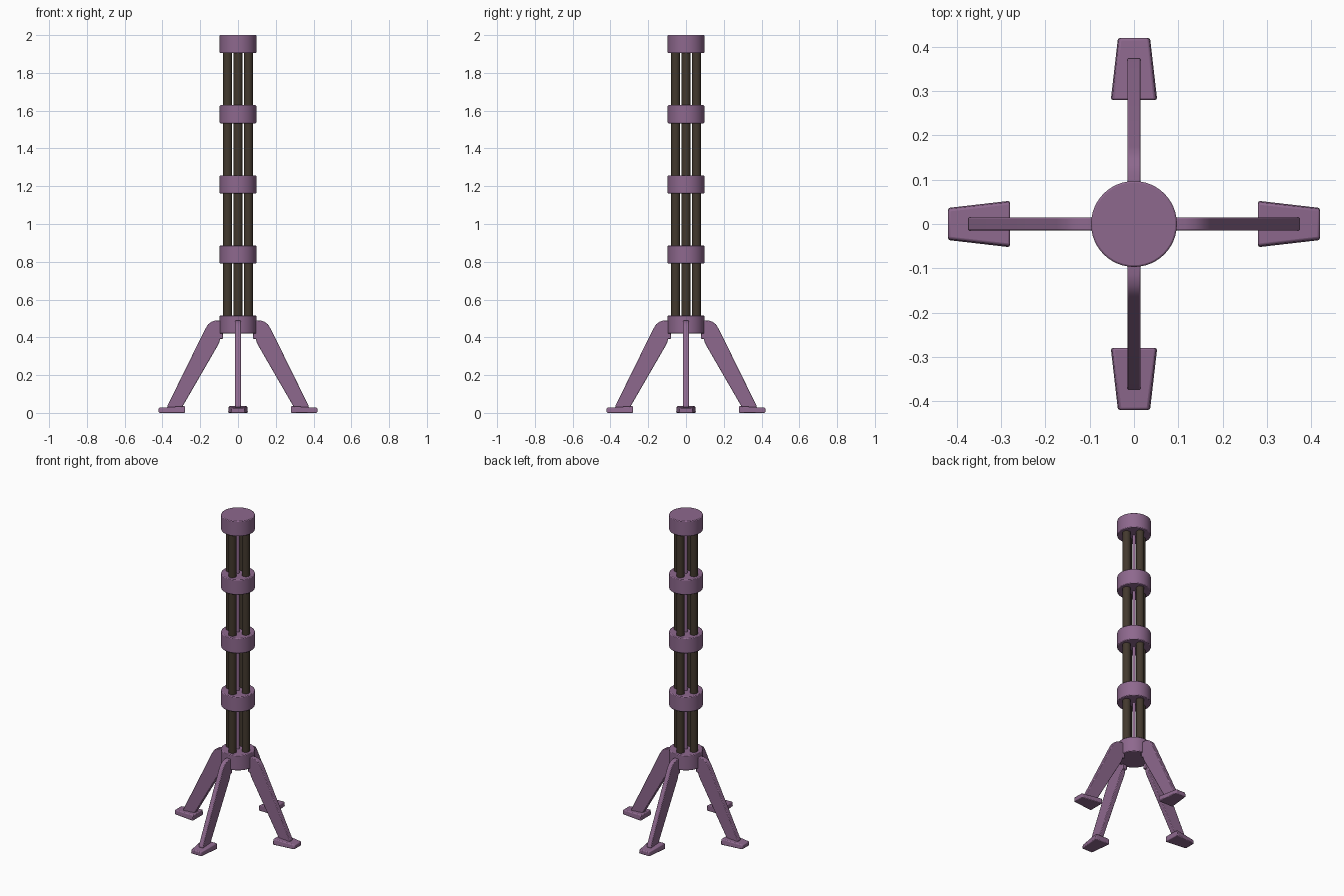
import bpy, bmesh, math
from mathutils import Matrix

if "Cube" in bpy.data.objects:
    bpy.data.objects.remove(bpy.data.objects["Cube"])


def material(name, color):
    m = bpy.data.materials.new(name)
    m.diffuse_color = (*color, 1)
    m.use_nodes = True
    m.node_tree.nodes["Principled BSDF"].inputs["Base Color"].default_value = m.diffuse_color
    return m


PURPLE = material("purple_paint", (0.27, 0.14, 0.27))
BROWN = material("dark_brown_metal", (0.055, 0.04, 0.027))


def finish(obj, mat, bevel=0.0, segments=2):
    obj.data.materials.append(mat)
    if bevel:
        mod = obj.modifiers.new("edge_bevel", 'BEVEL')
        mod.width, mod.segments = bevel, segments
        mod.limit_method, mod.angle_limit = 'ANGLE', math.radians(40)
    bpy.ops.object.select_all(action='DESELECT')
    obj.select_set(True)
    bpy.context.view_layer.objects.active = obj
    bpy.ops.object.shade_smooth_by_angle(angle=math.radians(35))


def cylinder(name, radius, z0, z1, mat, x=0, y=0, sides=32, bevel=0.0):
    bpy.ops.mesh.primitive_cylinder_add(vertices=sides, radius=radius, depth=z1 - z0,
                                        location=(x, y, (z0 + z1) / 2))
    obj = bpy.context.object
    obj.name = name
    finish(obj, mat, bevel)


def new_object(name, bm, angle, mat, bevel):
    bmesh.ops.recalc_face_normals(bm, faces=bm.faces)
    bm.transform(Matrix.Rotation(angle, 4, 'Z'))
    mesh = bpy.data.meshes.new(name)
    bm.to_mesh(mesh)
    bm.free()
    obj = bpy.data.objects.new(name, mesh)
    bpy.context.collection.objects.link(obj)
    finish(obj, mat, bevel)


def leg(name, angle):
    # side profile (outward, up) extruded to a flat bar
    profile = [(0.08, 0.49), (0.115, 0.49), (0.138, 0.484), (0.158, 0.469), (0.174, 0.444),
               (0.375, 0.035), (0.37, 0.02), (0.30, 0.02), (0.293, 0.035),
               (0.104, 0.362), (0.098, 0.376), (0.095, 0.392), (0.08, 0.392)]
    bm = bmesh.new()
    face = bm.faces.new([bm.verts.new((x, -0.015, z)) for x, z in profile])
    ext = bmesh.ops.extrude_face_region(bm, geom=[face])
    bmesh.ops.translate(bm, vec=(0, 0.03, 0),
                        verts=[v for v in ext["geom"] if isinstance(v, bmesh.types.BMVert)])
    new_object(name, bm, angle, PURPLE, 0.004)


def foot(name, angle):
    # tapered pad, slightly thicker at its inner end
    bm = bmesh.new()
    bmesh.ops.create_cube(bm, size=1)
    for v in bm.verts:
        inner, top = v.co.x < 0, v.co.z > 0
        half = 0.053 if inner else 0.037
        v.co.x = 0.28 if inner else 0.42
        v.co.y = math.copysign(half - (0.004 if top else 0), v.co.y)
        v.co.z = (0.036 if inner else 0.027) if top else 0
    new_object(name, bm, angle, PURPLE, 0.005)


# collars along the column
for i, name in enumerate(["base_collar", "lower_collar", "middle_collar",
                          "upper_collar", "top_cap"]):
    z = 0.42 + i * 0.371
    cylinder(name, 0.097, z, min(z + 0.096, 2.0), PURPLE, sides=48, bevel=0.004)

# thin central rod
cylinder("centre_rod", 0.01, 0.45, 1.95, PURPLE, sides=16)

# four tubes, legs and feet around the column
for i, side in enumerate(["right", "back", "left", "front"]):
    a = i * math.pi / 2
    cylinder(side + "_tube", 0.0235, 0.45, 1.95, BROWN,
             0.055 * math.cos(a), 0.055 * math.sin(a), sides=24)
    leg(side + "_leg", a)
    foot(side + "_foot", a)
